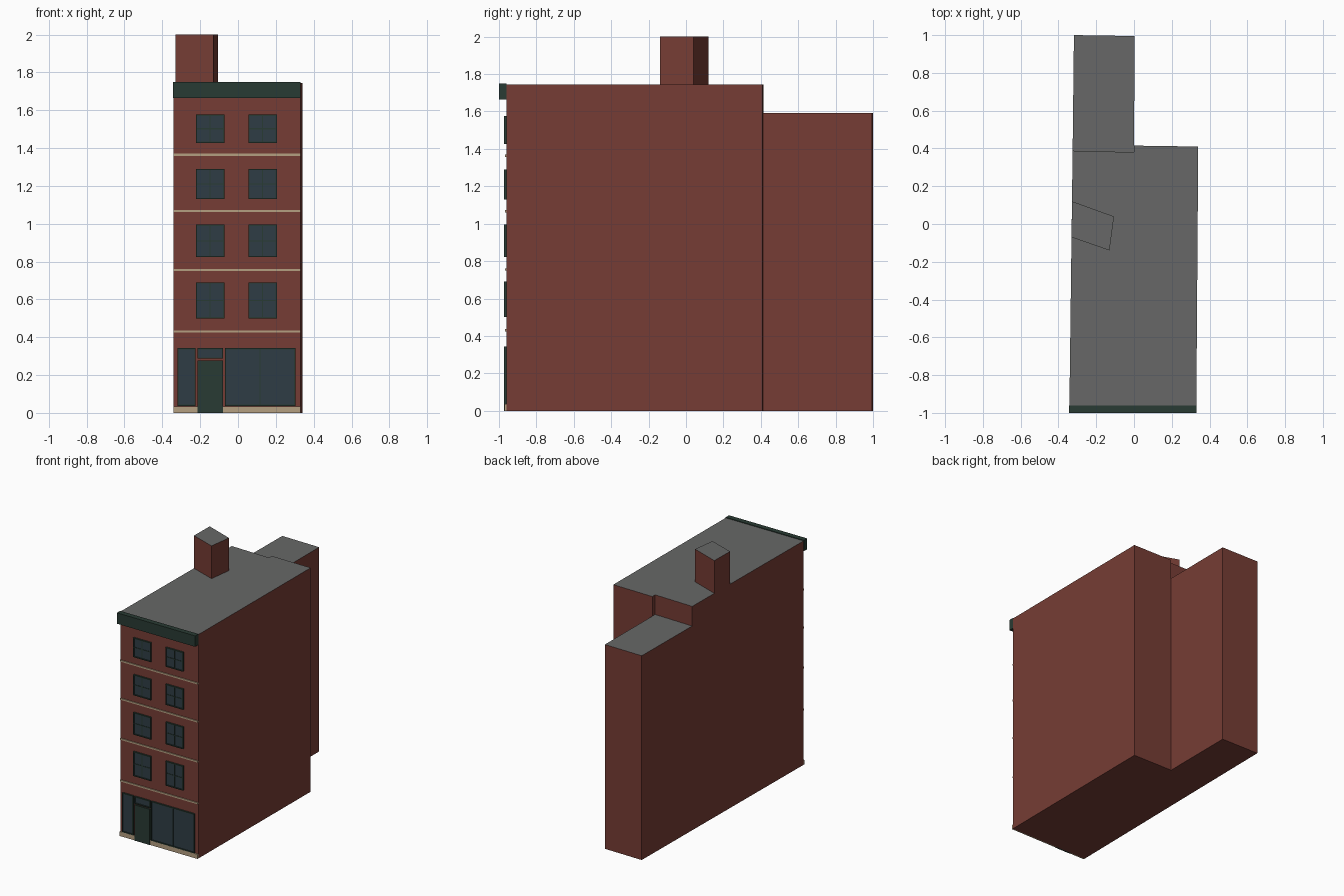
import bpy, bmesh

if "Cube" in bpy.data.objects:
    bpy.data.objects.remove(bpy.data.objects["Cube"])


def material(name, r, g, b):
    m = bpy.data.materials.new(name)
    m.diffuse_color = (r, g, b, 1)
    m.use_nodes = True
    m.node_tree.nodes["Principled BSDF"].inputs["Base Color"].default_value = m.diffuse_color
    return m


BRICK = material("brick", 0.18, 0.046, 0.035)
ROOF = material("roof_grey", 0.135, 0.137, 0.135)
GREEN = material("dark_green", 0.022, 0.043, 0.033)
GLASS = material("glass", 0.028, 0.046, 0.060)
STONE = material("stone", 0.46, 0.35, 0.22)


def prism(name, outline, z0, z1, side, top=None):
    """Extrude a counter-clockwise plan outline; the top may have its own material."""
    bm = bmesh.new()
    lo = [bm.verts.new((x, y, z0)) for x, y in outline]
    hi = [bm.verts.new((x, y, z1)) for x, y in outline]
    n = len(outline)
    bm.faces.new(lo[::-1])
    for i in range(n):
        j = (i + 1) % n
        bm.faces.new((lo[i], lo[j], hi[j], hi[i]))
    bm.faces.new(hi).material_index = 1 if top else 0
    me = bpy.data.meshes.new(name)
    bm.to_mesh(me)
    bm.free()
    me.materials.append(side)
    if top:
        me.materials.append(top)
    ob = bpy.data.objects.new(name, me)
    bpy.context.collection.objects.link(ob)
    return ob


def box(name, x0, x1, y0, y1, z0, z1, mat):
    return prism(name, [(x0, y0), (x1, y0), (x1, y1), (x0, y1)], z0, z1, mat)


WALL = -0.96    # front wall plane
FACE = -0.973   # front of the frames


def window(name, x0, x1, z0, z1, mullion=True, rail=True, t=0.007):
    """Glass pane inside a raised frame with optional centre bars."""
    box(name + "_glass", x0 + t, x1 - t, -0.967, WALL, z0 + t, z1 - t, GLASS)
    box(name + "_left_jamb", x0, x0 + t, FACE, WALL, z0, z1, GREEN)
    box(name + "_right_jamb", x1 - t, x1, FACE, WALL, z0, z1, GREEN)
    box(name + "_sill", x0 + t, x1 - t, FACE, WALL, z0, z0 + t, GREEN)
    box(name + "_head", x0 + t, x1 - t, FACE, WALL, z1 - t, z1, GREEN)
    xm, zm = (x0 + x1) / 2, (z0 + z1) / 2
    if mullion:
        box(name + "_mullion", xm - 0.003, xm + 0.003, -0.971, WALL, z0 + t, z1 - t, GREEN)
    if rail:
        box(name + "_rail", x0 + t, x1 - t, -0.970, WALL, zm - 0.003, zm + 0.003, GREEN)


# Main block, lower rear wing and skewed chimney
prism("main_block", [(-0.342, WALL), (0.33, WALL), (0.34, 0.41), (0.0, 0.415),
                     (0.0, 0.38), (-0.325, 0.388)], 0, 1.745, BRICK, ROOF)
prism("rear_wing", [(-0.325, 0.388), (0.0, 0.38), (0.003, 0.995), (-0.318, 1.0)],
      0, 1.592, BRICK, ROOF)
prism("chimney", [(-0.331, -0.07), (-0.13, -0.14), (-0.106, 0.04), (-0.328, 0.12)],
      1.745, 2.0, BRICK, ROOF)

# Cornice and stone floor bands
box("cornice", -0.344, 0.33, -1.0, WALL, 1.665, 1.75, GREEN)
for i, z in enumerate((0.430, 0.755, 1.067, 1.364)):
    box(f"floor_band_{i + 1}", -0.342, 0.33, -0.967, WALL, z - 0.006, z + 0.006, STONE)

# Upper windows, two per storey
for i, (z0, z1) in enumerate(((0.50, 0.69), (0.823, 0.995), (1.13, 1.29), (1.427, 1.577))):
    window(f"left_window_{i + 1}", -0.223, -0.072, z0, z1)
    window(f"right_window_{i + 1}", 0.055, 0.205, z0, z1)

# Shopfront: side pane, door with light above, wide display window, stone plinth
window("side_pane", -0.32, -0.224, 0.037, 0.343, False, False)
window("door_light", -0.215, -0.078, 0.287, 0.343, False, False)
window("display_window", -0.07, 0.303, 0.037, 0.343, True, False)
box("door", -0.213, -0.08, FACE, WALL, 0, 0.278, GREEN)
box("plinth_left", -0.342, -0.213, -0.970, WALL, 0, 0.035, STONE)
box("plinth_right", -0.08, 0.33, -0.970, WALL, 0, 0.035, STONE)
